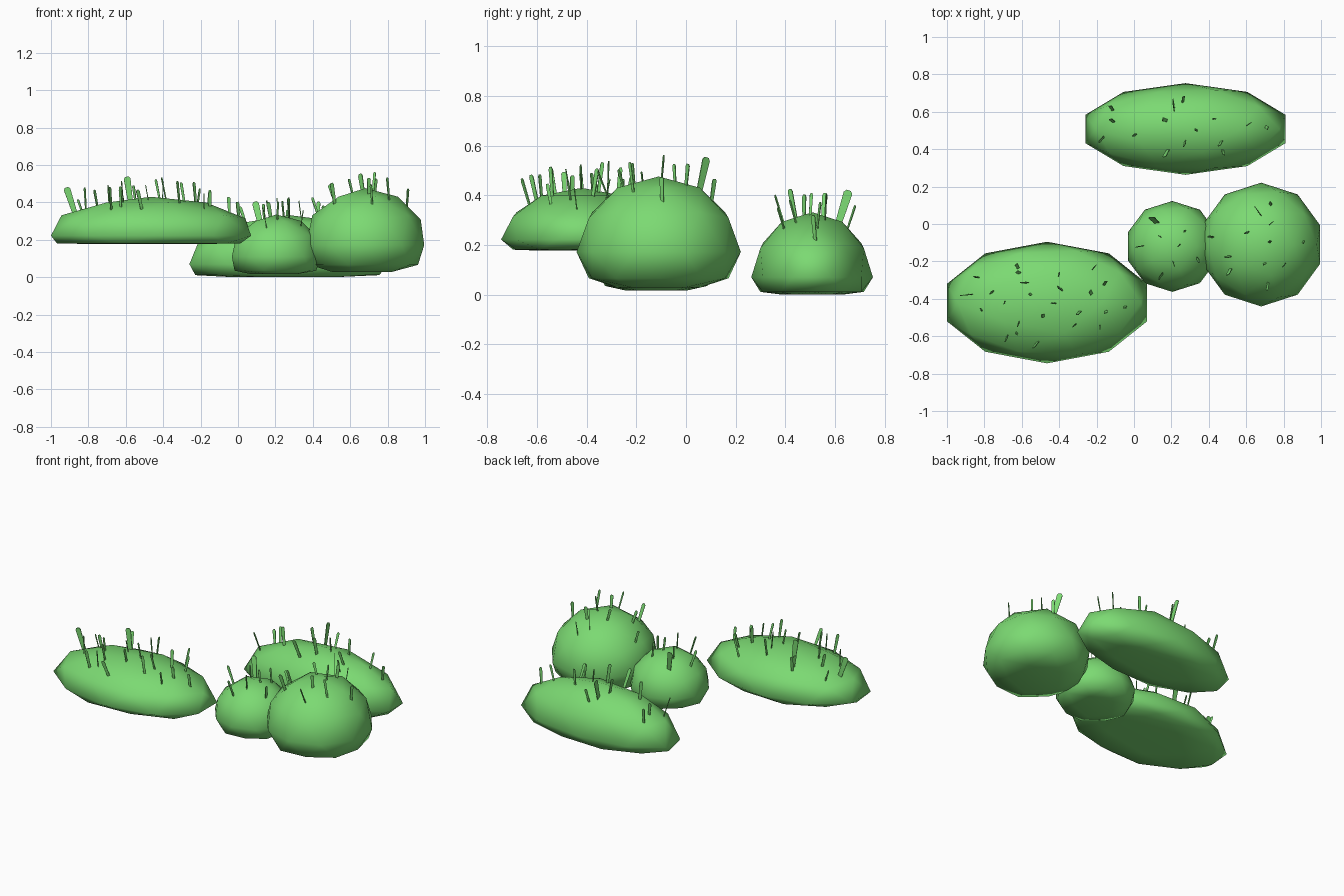
import bpy, bmesh, math, random
from mathutils import Vector, Matrix

if "Cube" in bpy.data.objects:
    bpy.data.objects.remove(bpy.data.objects["Cube"])

random.seed(7)
green = bpy.data.materials.new("moss_green")
green.diffuse_color = (0.2, 0.7, 0.17, 1)
green.use_nodes = True
green.node_tree.nodes["Principled BSDF"].inputs["Base Color"].default_value = green.diffuse_color


def finish(bm, name, smooth):
    mesh = bpy.data.meshes.new(name)
    bm.to_mesh(mesh)
    bm.free()
    for p in mesh.polygons:
        p.use_smooth = smooth
    mesh.materials.append(green)
    ob = bpy.data.objects.new(name, mesh)
    bpy.context.collection.objects.link(ob)


# Low-poly dome: upper half ellipsoid, lower half squashed to a flat base
def mound(name, c, r, ring_z, base_z):
    bm = bmesh.new()
    bmesh.ops.create_icosphere(bm, subdivisions=2, radius=1)
    for v in bm.verts:
        z = v.co.z
        if z > -0.1:
            wz = c[2] + z * r[2]
        else:
            wz = ring_z if z > -0.6 else base_z
        v.co = (c[0] + v.co.x * r[0], c[1] + v.co.y * r[1], wz)
    finish(bm, name, True)


# Thin flat blade with a rounded tip, leaning partly outward
def blade(bm, base, normal, width, length):
    lean = Vector((random.uniform(-.4, .1), random.uniform(-.25, .2), 1))
    d = (normal * 0.7 + lean).normalized()
    rot = d.to_track_quat('Z', 'Y').to_matrix().to_4x4()
    spin = Matrix.Rotation(random.uniform(0, math.pi), 4, 'Z')
    m = Matrix.Translation(base - d * 0.03) @ rot @ spin
    half = [(.35, 0), (.5, .93), (.25, 1)]
    outline = half + [(-a, b) for a, b in reversed(half)]
    front, back = [[bm.verts.new(m @ Vector((a * width, t, b * (length + .03))))
                    for a, b in outline] for t in (-0.002, 0.002)]
    bm.faces.new(front)
    bm.faces.new(back[::-1])
    for i in range(6):
        j = (i + 1) % 6
        bm.faces.new((front[j], front[i], back[i], back[j]))


# Scatter blades over the crown of a dome in a sunflower pattern
def blades(name, c, r, count):
    bm = bmesh.new()
    for i in range(count):
        rad = 0.85 * math.sqrt((i + 0.5) / count)
        ang = i * 2.4 + random.uniform(-.3, .3)
        dx, dy = rad * math.cos(ang) - 0.04, rad * math.sin(ang) * 0.8
        h = math.sqrt(1 - dx * dx - dy * dy)
        base = Vector((c[0] + dx * r[0], c[1] + dy * r[1], c[2] + r[2] * h * 0.97))
        normal = Vector((dx / r[0], dy / r[1], h / r[2])).normalized()
        wide = i % 11 == 6
        width = 0.036 if wide else random.uniform(.012, .022)
        blade(bm, base, normal, width, 0.13 if wide else random.uniform(.07, .12))
    finish(bm, name, False)


# name, centre, radii, lower ring height, base height, blade count
clumps = [
    ("long_front", (-.465, -.42, .222), (.5625, .325, .208), .181, .177, 25),
    ("long_back", (.275, .508, .07), (.5625, .245, .262), .011, 0, 15),
    ("small_round", (.205, -.12, .11), (.25, .243, .225), .035, .016, 9),
    ("big_round", (.68, -.11, .172), (.332, .331, .304), .066, .028, 12),
]
for key, c, r, ring_z, base_z, count in clumps:
    mound(key + "_moss_mound", c, r, ring_z, base_z)
    blades(key + "_moss_blades", c, r, count)
